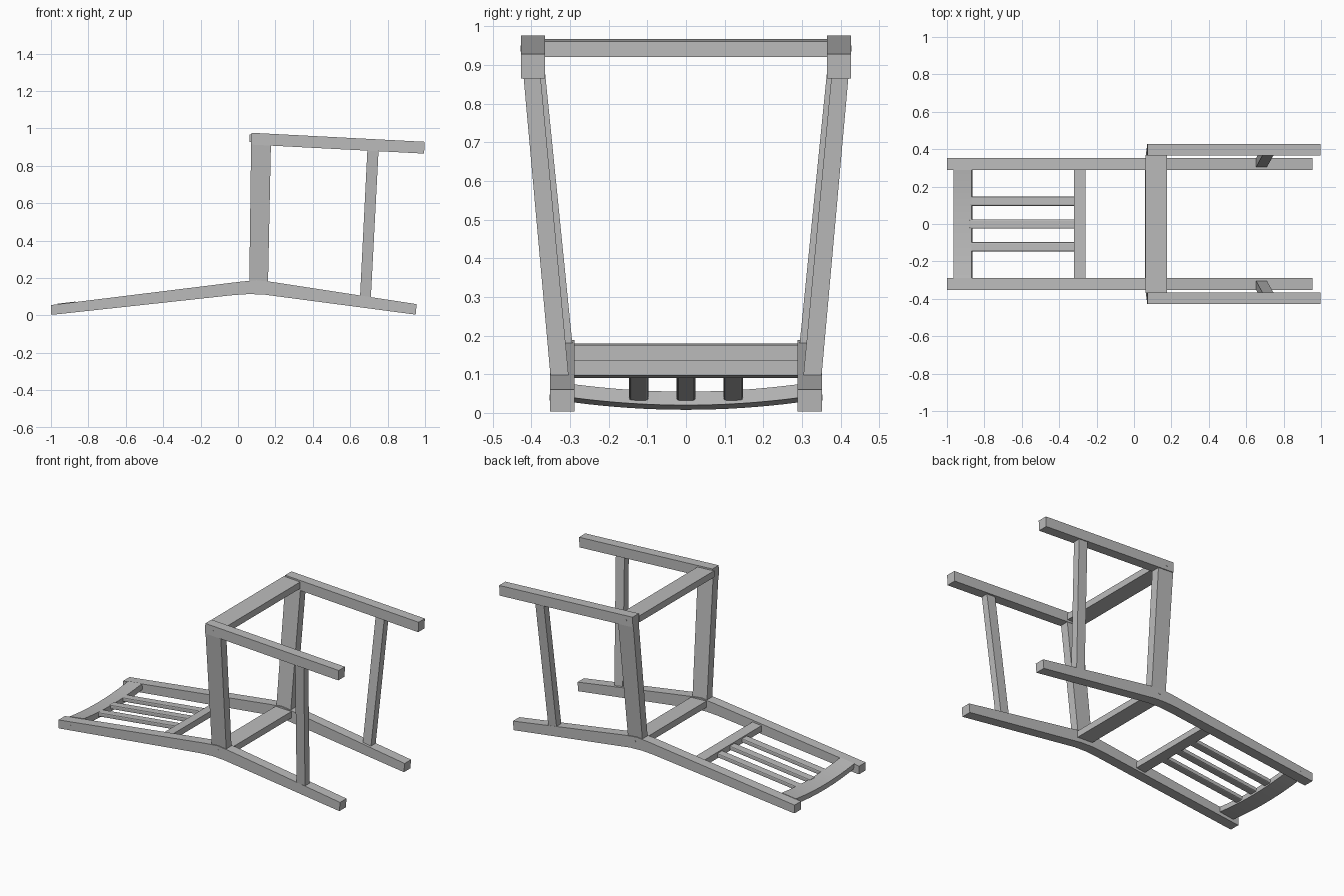
import bpy
import bmesh
from math import radians
from mathutils import Vector

cube = bpy.data.objects.get("Cube")
if cube:
    bpy.data.objects.remove(cube)

wood = bpy.data.materials.new("grey_wood")
wood.use_nodes = True
GREY = (0.5, 0.5, 0.5, 1)
wood.diffuse_color = GREY
wood.node_tree.nodes["Principled BSDF"].inputs["Base Color"].default_value = GREY


def loft(name, sections, bevel=0):
    """Skin a run of matching rings of points and cap both ends."""
    bm = bmesh.new()
    rings = [[bm.verts.new(p) for p in ring] for ring in sections]
    n = len(rings[0])
    for a, b in zip(rings, rings[1:]):
        for i in range(n):
            j = (i + 1) % n
            bm.faces.new((a[i], a[j], b[j], b[i]))
    bm.faces.new(rings[0])
    bm.faces.new(rings[-1])
    bmesh.ops.recalc_face_normals(bm, faces=bm.faces)
    mesh = bpy.data.meshes.new(name)
    bm.to_mesh(mesh)
    bm.free()
    mesh.materials.append(wood)
    obj = bpy.data.objects.new(name, mesh)
    bpy.context.collection.objects.link(obj)
    if bevel:
        mod = obj.modifiers.new("eased_edges", "BEVEL")
        mod.width = bevel
        mod.segments = 2
    return obj


def plank(name, profile, y0, y1):
    """Extrude an x-z outline across y."""
    return loft(name, [[(x, y, z) for x, z in profile] for y in (y0, y1)])


def upright(name, side, low, high):
    """Leaning bar between two heights: (z, x0, x1, y0, y1) at each end."""
    def ring(z, x0, x1, y0, y1):
        return [(x, side * y, z) for x, y in ((x0, y0), (x1, y0), (x1, y1), (x0, y1))]
    return loft(name, [ring(*low), ring(*high)])


def peg(name, x, z, y0, y1):
    """Small round plug running through a member."""
    bpy.ops.mesh.primitive_cylinder_add(
        vertices=16, radius=0.008, depth=abs(y1 - y0),
        location=(x, (y0 + y1) / 2, z), rotation=(radians(90), 0, 0))
    obj = bpy.context.object
    obj.name = name
    obj.data.materials.append(wood)


# Side frames: bent back post, front leg, seat rail and stretcher
post = [(-1, 0.055), (-1, 0.004), (-0.985, 0.004), (-0.02, 0.109), (0.06, 0.114),
        (0.14, 0.111), (0.95, 0.004), (0.955, 0.06), (0.18, 0.179),
        (0.10, 0.188), (0.02, 0.181)]
leg = [(0.072, 0.976), (0.07, 0.913), (0.995, 0.865), (0.998, 0.928)]
for side, label in ((1, "left"), (-1, "right")):
    plank(label + "_back_post", post, side * 0.288, side * 0.352)
    plank(label + "_front_leg", leg, side * 0.365, side * 0.427)
    upright(label + "_seat_rail", side,
            (0.15, 0.06, 0.16, 0.291, 0.343), (0.915, 0.07, 0.176, 0.368, 0.422))
    upright(label + "_stretcher", side,
            (0.09, 0.652, 0.71, 0.303, 0.35), (0.89, 0.692, 0.752, 0.378, 0.422))
    peg(label + "_leg_peg", 0.12, 0.942, side * 0.40, side * 0.428)
    peg(label + "_seat_peg", 0.11, 0.157, side * 0.30, side * 0.353)
    peg(label + "_crest_peg", -0.92, 0.04, side * 0.30, side * 0.353)

# Cross rails of the seat
plank("front_seat_rail", [(0.062, 0.967), (0.062, 0.926), (0.176, 0.92), (0.176, 0.961)],
      -0.37, 0.37)
plank("rear_seat_rail", [(0.06, 0.18), (0.06, 0.14), (0.168, 0.135), (0.168, 0.175)],
      -0.295, 0.295)

# Backrest: lower bar, slats and curved crest
plank("lower_back_bar", [(-0.322, 0.128), (-0.322, 0.09), (-0.26, 0.097), (-0.26, 0.135)],
      -0.29, 0.29)
for i, name in enumerate(("right_slat", "middle_slat", "left_slat")):
    y = (i - 1) * 0.122
    rings = [[(x, y + dy, z + dz) for dy, dz in
              ((-0.025, 0), (0.025, 0), (0.025, 0.026), (-0.025, 0.026))]
             for x, z in ((-0.88, 0.031), (-0.31, 0.095))]
    loft(name, rings, bevel=0.006)

crest = []
for i in range(17):
    t = i / 8 - 1
    rise = 0.019 * t * t
    crest.append([(x, 0.29 * t, z + rise) for x, z in
                  ((-0.966, 0.043), (-0.962, 0.008), (-0.864, 0.02), (-0.868, 0.055))])
crest_rail = loft("crest_rail", crest)

# Smooth only the curved parts, keeping their sharp edges
bpy.ops.object.select_all(action="DESELECT")
crest_rail.select_set(True)
bpy.context.view_layer.objects.active = crest_rail
bpy.ops.object.shade_smooth_by_angle(angle=radians(30))
